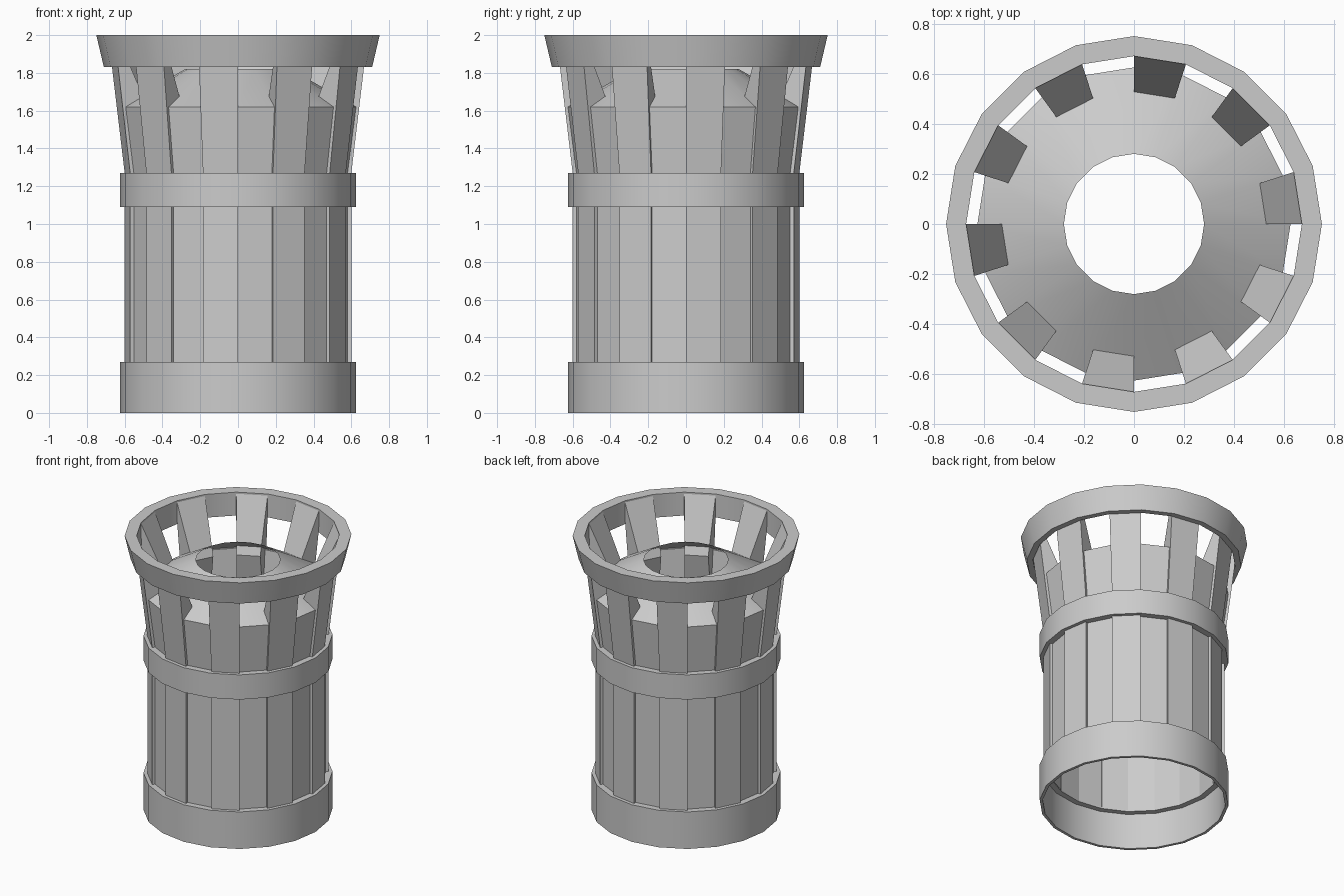
import bpy, bmesh
from math import radians, cos, sin

cube = bpy.data.objects.get("Cube")
if cube:
    bpy.data.objects.remove(cube, do_unlink=True)

grey = bpy.data.materials.new("plain grey")
grey.use_nodes = True
colour = (0.6, 0.6, 0.6, 1)
grey.diffuse_color = colour
grey.node_tree.nodes["Principled BSDF"].inputs["Base Color"].default_value = colour

SIDES = 20
STEP = 360 / SIDES


def place(bm, name, smooth):
    """Turn a bmesh into a finished object."""
    bmesh.ops.recalc_face_normals(bm, faces=bm.faces)
    mesh = bpy.data.meshes.new(name)
    bm.to_mesh(mesh)
    bm.free()
    mesh.materials.append(grey)
    obj = bpy.data.objects.new(name, mesh)
    bpy.context.collection.objects.link(obj)
    if smooth:
        bpy.ops.object.select_all(action='DESELECT')
        obj.select_set(True)
        bpy.context.view_layer.objects.active = obj
        bpy.ops.object.shade_smooth_by_angle(angle=radians(30))
    return obj


def column(bm, profile, degrees):
    """One upright edge loop of (radius, height) points at an angle."""
    a = radians(degrees)
    return [bm.verts.new((r * cos(a), r * sin(a), z)) for r, z in profile]


def bridge(bm, left, right, closed):
    for i in range(len(left) if closed else len(left) - 1):
        j = (i + 1) % len(left)
        bm.faces.new((left[i], right[i], right[j], left[j]))


def ring(name, profile, closed=True):
    """Full turn of a profile."""
    bm = bmesh.new()
    cols = [column(bm, profile, k * STEP) for k in range(SIDES)]
    for k in range(SIDES):
        bridge(bm, cols[k], cols[(k + 1) % SIDES], closed)
    return place(bm, name, True)


def staves(name, profile, start):
    """Every second facet, each one a solid stave."""
    bm = bmesh.new()
    for k in range(0, SIDES, 2):
        left = column(bm, profile, start + k * STEP)
        right = column(bm, profile, start + (k + 1) * STEP)
        bridge(bm, left, right, True)
        bm.faces.new(left)
        bm.faces.new(right)
    return place(bm, name, False)


# Three bands
ring("base_band", [(0.625, 0), (0.625, 0.27), (0.565, 0.27), (0.565, 0.26), (0.605, 0.26), (0.605, 0)])
ring("middle_band", [(0.625, 1.09), (0.625, 1.27), (0.57, 1.27), (0.57, 1.09)])
ring("top_band", [(0.71, 1.83), (0.75, 2), (0.67, 2), (0.67, 1.83)])

# Tall staves that carry the top band
staves("long_staves", [(0.6, 0.262), (0.6, 1.27), (0.667, 1.83), (0.673, 1.99),
                       (0.671, 1.99), (0.502, 1.62), (0.57, 1.27), (0.57, 0.262)], 0)

# Recessed panels between the staves
staves("recessed_panels", [(0.58, 0.262), (0.58, 1.27), (0.625, 1.62),
                           (0.61, 1.62), (0.565, 1.27), (0.565, 0.262)], STEP)

# Open sloped cover with a round hole
ring("sloped_cover", [(0.625, 1.62), (0.28, 1.82)], closed=False)
